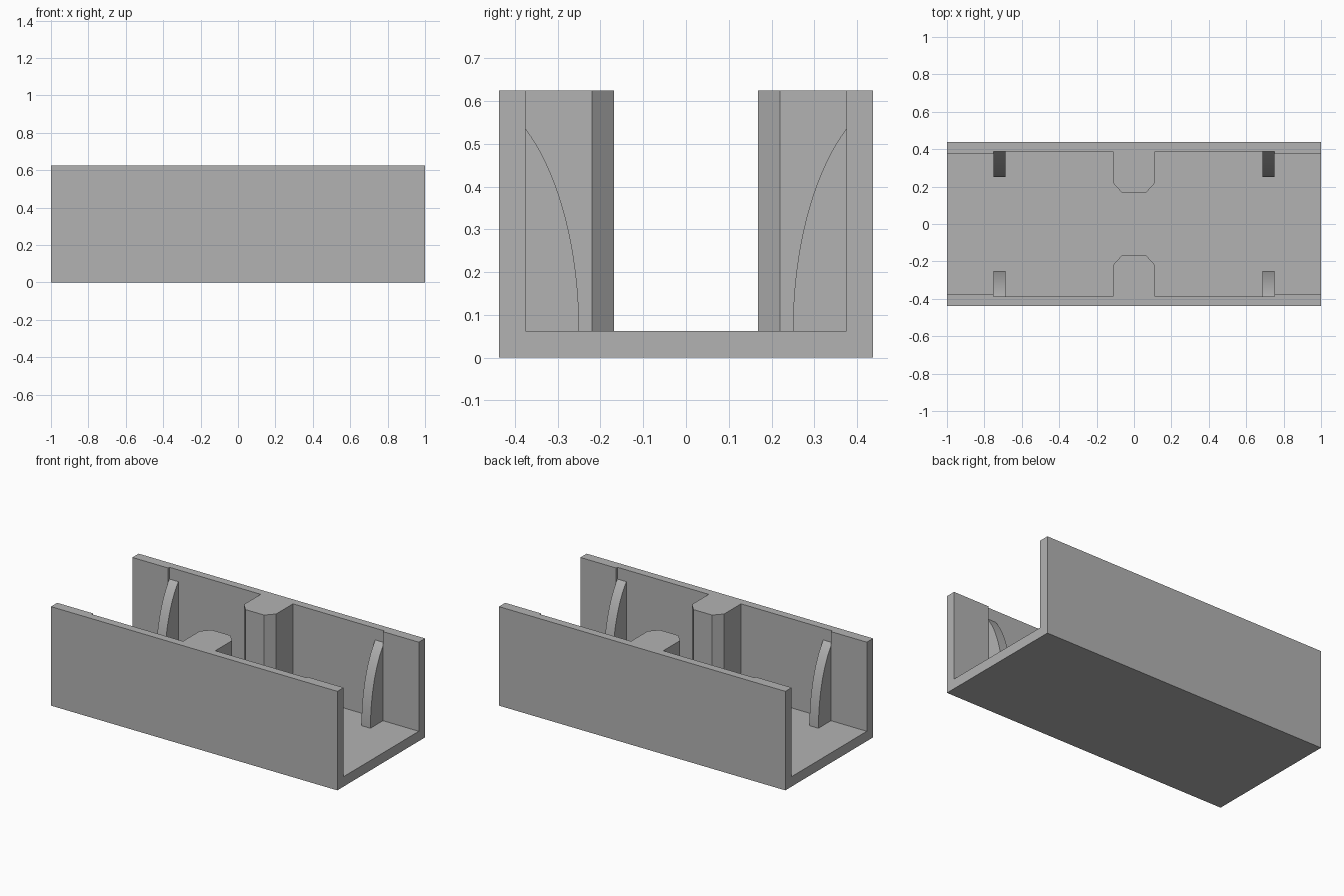
import bpy, bmesh, math
from mathutils import Vector

cube = bpy.data.objects.get("Cube")
if cube:
    bpy.data.objects.remove(cube, do_unlink=True)

LENGTH, WIDTH, HEIGHT = 2.0, 0.875, 0.625
FLOOR = 0.0625
END_Y, MID_Y = 0.375, 0.3875      # inner wall faces: ends and thinner middle
FIN_X, FIN_T = 0.75, 0.0625

grey = bpy.data.materials.new("plain_grey")
grey.use_nodes = True
colour = (0.45, 0.45, 0.45, 1)
grey.diffuse_color = colour
grey.node_tree.nodes["Principled BSDF"].inputs["Base Color"].default_value = colour


def prism(name, outline, offset):
    """Extrude a planar outline of 3D points along an offset."""
    bm = bmesh.new()
    face = bm.faces.new([bm.verts.new(p) for p in outline])
    top = bmesh.ops.extrude_face_region(bm, geom=[face])
    verts = [g for g in top["geom"] if isinstance(g, bmesh.types.BMVert)]
    bmesh.ops.translate(bm, verts=verts, vec=Vector(offset))
    bmesh.ops.recalc_face_normals(bm, faces=bm.faces)
    mesh = bpy.data.meshes.new(name)
    bm.to_mesh(mesh)
    bm.free()
    mesh.materials.append(grey)
    obj = bpy.data.objects.new(name, mesh)
    bpy.context.collection.objects.link(obj)
    return obj


# Solid block
x, y = LENGTH / 2, WIDTH / 2
channel = prism("channel", [(-x, -y, 0), (x, -y, 0), (x, y, 0), (-x, y, 0)],
                (0, 0, HEIGHT))

# Cavity plan: end pads, thinner middle walls and the two chamfered pillars
quarter = [(1.1, END_Y), (FIN_X, END_Y), (FIN_X, MID_Y),
           (0.1125, MID_Y), (0.1125, 0.22), (0.065, 0.168)]
half = quarter + [(-px, py) for px, py in reversed(quarter)]
plan = half + [(px, -py) for px, py in reversed(half)]
cavity = prism("cavity_cutter", [(px, py, FLOOR) for px, py in plan], (0, 0, HEIGHT))
cavity.hide_render = True

cut = channel.modifiers.new("cavity", 'BOOLEAN')
cut.operation, cut.solver, cut.object = 'DIFFERENCE', 'EXACT', cavity
bpy.context.view_layer.objects.active = channel
bpy.ops.object.modifier_apply(modifier=cut.name)
bpy.data.objects.remove(cavity, do_unlink=True)

# Curved fins: a quarter-ellipse edge leaning back into the wall
A, B, STEPS = 0.273, HEIGHT - FLOOR, 24
END_ANGLE = math.acos(1 - (MID_Y + 0.005 - 0.25) / A)
curve = [(0.25 + A * (1 - math.cos(t)), FLOOR + B * math.sin(t))
         for t in (END_ANGLE * i / STEPS for i in range(STEPS + 1))]
back = curve[-1][0]
profile = [(0.25, FLOOR - 0.005)] + curve + [(back, FLOOR - 0.005)]
for sx, end in ((1, "left"), (-1, "right")):
    for sy, side in ((1, "back"), (-1, "front")):
        fin = prism(f"{end}_{side}_fin",
                    [(sx * FIN_X, sy * py, pz) for py, pz in profile],
                    (-sx * FIN_T, 0, 0))
        bpy.ops.object.select_all(action='DESELECT')
        fin.select_set(True)
        bpy.context.view_layer.objects.active = fin
        bpy.ops.object.shade_smooth_by_angle(angle=math.radians(30))
